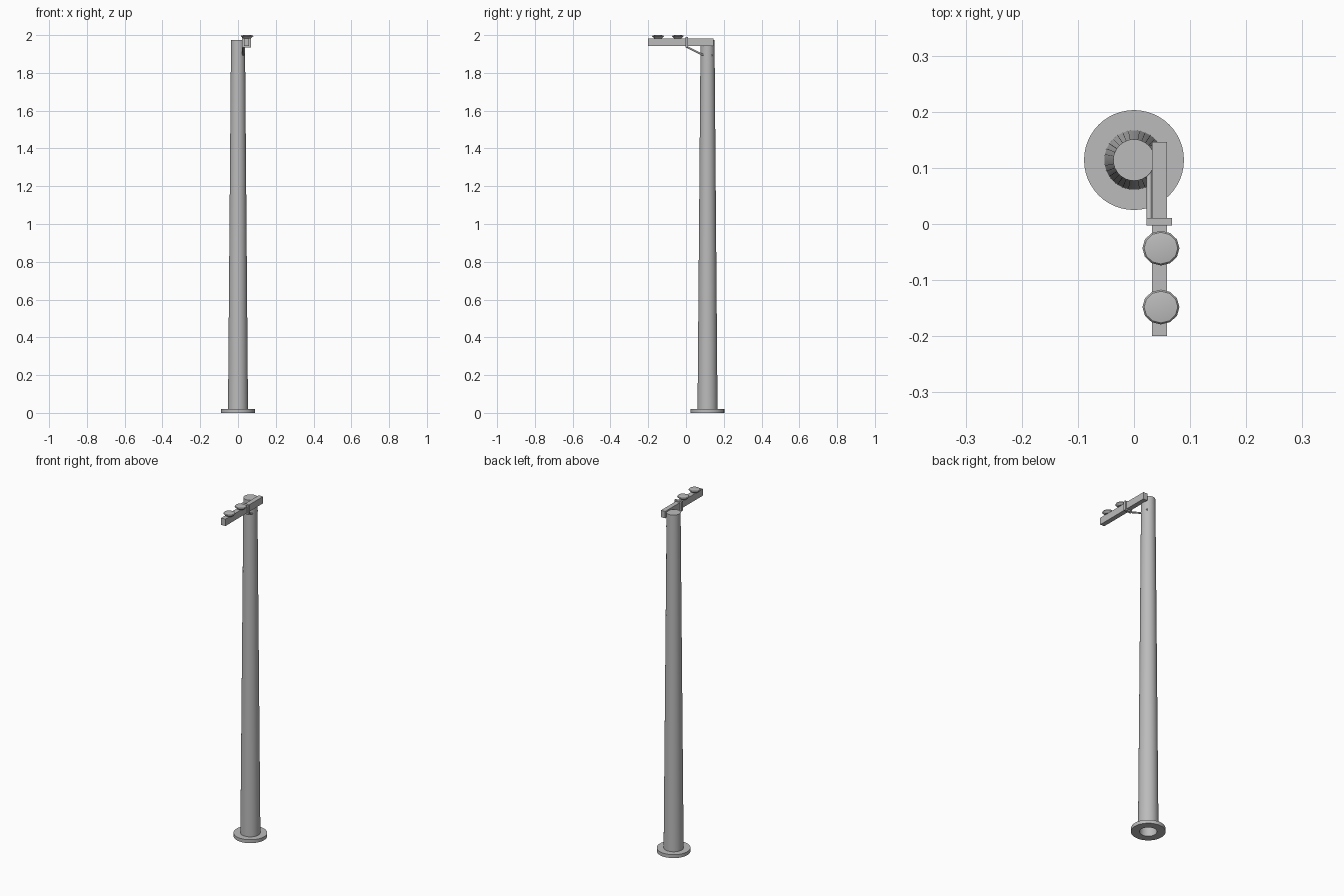
import bpy, bmesh, math
from mathutils import Vector

cube = bpy.data.objects.get("Cube")
if cube:
    bpy.data.objects.remove(cube, do_unlink=True)

grey = bpy.data.materials.new("galvanised_grey")
grey.use_nodes = True
COLOR = (0.5, 0.5, 0.5, 1)
grey.diffuse_color = COLOR
grey.node_tree.nodes["Principled BSDF"].inputs["Base Color"].default_value = COLOR


def finish(name, bm, location=(0, 0, 0), smooth=False):
    bmesh.ops.recalc_face_normals(bm, faces=bm.faces)
    mesh = bpy.data.meshes.new(name)
    bm.to_mesh(mesh)
    bm.free()
    mesh.materials.append(grey)
    obj = bpy.data.objects.new(name, mesh)
    obj.location = location
    bpy.context.collection.objects.link(obj)
    if smooth:
        bpy.ops.object.select_all(action='DESELECT')
        obj.select_set(True)
        bpy.context.view_layer.objects.active = obj
        bpy.ops.object.shade_smooth_by_angle(angle=math.radians(35))
    return obj


def lathe(name, profile, location, sides=32, stretch=1.0):
    """Spin a (radius, height) profile about the vertical axis."""
    bm = bmesh.new()
    verts = [bm.verts.new((r, 0, z)) for r, z in profile]
    edges = [bm.edges.new(pair) for pair in zip(verts, verts[1:])]
    bmesh.ops.spin(bm, geom=verts + edges, cent=(0, 0, 0), axis=(0, 0, 1),
                   angle=math.tau, steps=sides)
    bmesh.ops.remove_doubles(bm, verts=bm.verts, dist=1e-5)
    bmesh.ops.scale(bm, vec=(1, stretch, 1), verts=bm.verts)
    return finish(name, bm, location, smooth=True)


def box(name, low, high):
    low, high = Vector(low), Vector(high)
    bm = bmesh.new()
    bmesh.ops.create_cube(bm, size=1)
    bmesh.ops.scale(bm, vec=high - low, verts=bm.verts)
    return finish(name, bm, (low + high) / 2)


POLE_Y = 0.114
BEAM_X = 0.046

# Tapered hollow pole, closed at the top, with a ring flange at its foot
lathe("pole", [(0.045, 0), (0.045, 0.1), (0.031, 1.965), (0, 1.965)], (0, POLE_Y, 0)).name = "pole_lining"
lathe("pole", [(0.053, 0.01), (0.037, 1.975), (0, 1.975)], (0, POLE_Y, 0))
lathe("base_flange", [(0.045, 0), (0.089, 0), (0.089, 0.02), (0.045, 0.02), (0.045, 0)],
      (0, POLE_Y, 0), sides=48)

# Cross arm held against the side of the pole, and its clamp
box("cross_arm", (0.032, -0.2, 1.943), (0.059, 0.146, 1.983))
box("arm_clamp", (0.022, -0.003, 1.935), (0.068, 0.011, 1.99))

# Thin brace from the clamp down to the pole
path = bpy.data.curves.new("arm_brace", 'CURVE')
path.dimensions = '3D'
path.bevel_depth = 0.005
path.bevel_resolution = 2
path.use_fill_caps = True
spline = path.splines.new('POLY')
points = [(0, 1.94), (0.086, 1.897), (0.14, 1.894)]
spline.points.add(len(points) - 1)
for p, (y, z) in zip(spline.points, points):
    p.co = (0.027, y, z, 1)
path.materials.append(grey)
brace = bpy.data.objects.new("arm_brace", path)
bpy.context.collection.objects.link(brace)

# Two shallow mushroom-shaped caps on the arm
for i, y in enumerate((-0.043, -0.148)):
    lathe(f"lamp_cap_{i + 1}",
          [(0, 1.982), (0.02, 1.982), (0.024, 1.986), (0.033, 1.994), (0.03, 1.998), (0.018, 2.0), (0, 2.0)],
          (BEAM_X + 0.002, y, 0), sides=12, stretch=0.94)
